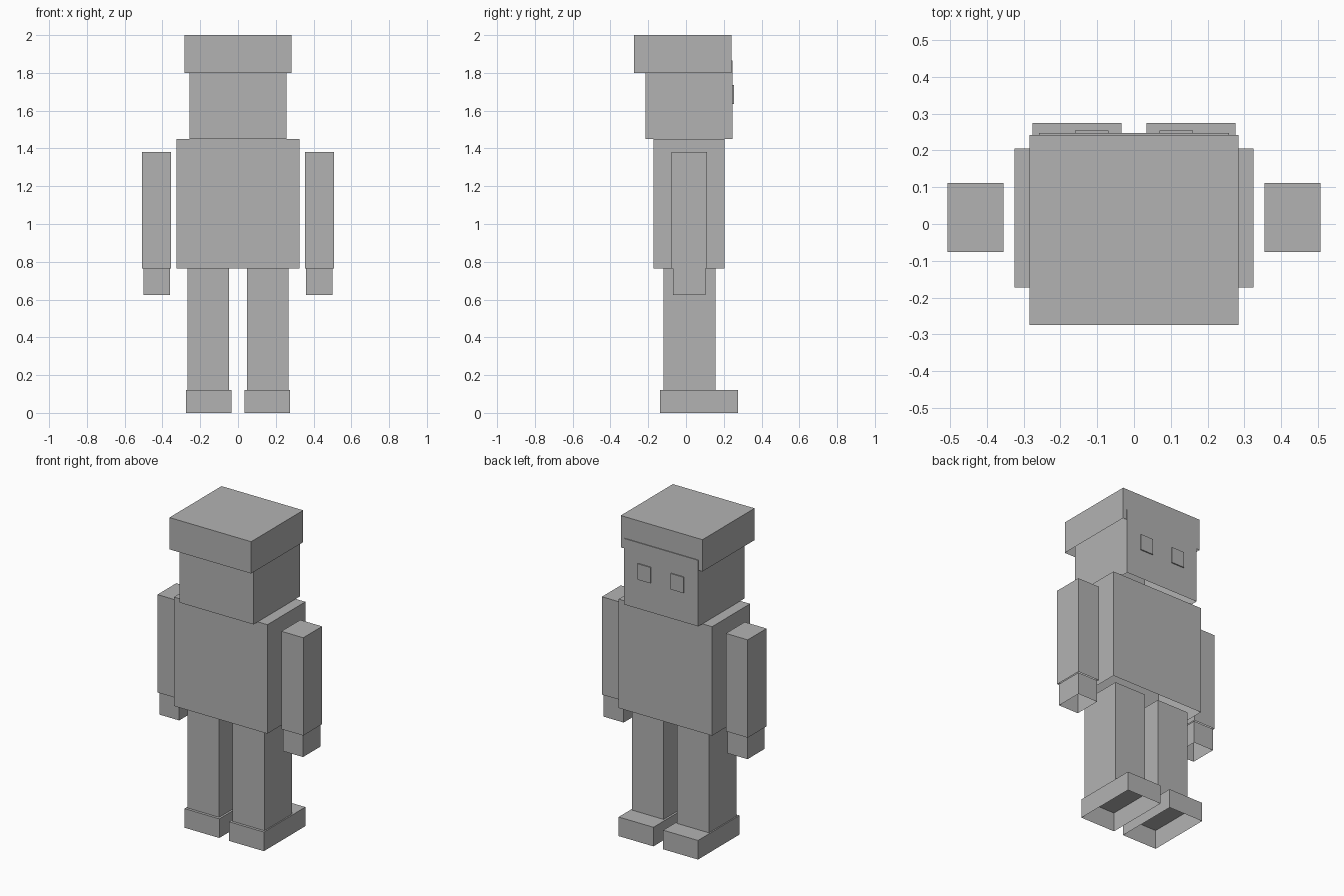
import bpy
import bmesh

if "Cube" in bpy.data.objects:
    bpy.data.objects.remove(bpy.data.objects["Cube"])

grey = bpy.data.materials.new("plain_grey")
grey.diffuse_color = (0.45, 0.45, 0.45, 1)
grey.use_nodes = True
grey.node_tree.nodes["Principled BSDF"].inputs["Base Color"].default_value = grey.diffuse_color


def box(name, x, y, z, open_bottom=True):
    """Box between (min, max) pairs, optionally a shell without its underside."""
    bm = bmesh.new()
    bmesh.ops.create_cube(bm, size=1)
    for v in bm.verts:
        v.co = [r[0] if c < 0 else r[1] for c, r in zip(v.co, (x, y, z))]
    bm.normal_update()
    if open_bottom:
        under = [f for f in bm.faces if f.normal.z < -0.5]
        bmesh.ops.delete(bm, geom=under, context='FACES_ONLY')
    mesh = bpy.data.meshes.new(name)
    bm.to_mesh(mesh)
    bm.free()
    mesh.materials.append(grey)
    obj = bpy.data.objects.new(name, mesh)
    bpy.context.collection.objects.link(obj)
    return obj


def pair(name, x, y, z, open_bottom=True):
    """The same box on both sides of the body."""
    box("right_" + name, x, y, z, open_bottom)
    box("left_" + name, (-x[1], -x[0]), y, z, open_bottom)


# Body, head and cap
box("torso", (-0.325, 0.325), (-0.172, 0.205), (0.765, 1.45))
box("head", (-0.258, 0.258), (-0.215, 0.247), (1.45, 1.865))
box("cap", (-0.284, 0.284), (-0.275, 0.242), (1.80, 2.0))

# Eyes as thin plates on the face
pair("eye", (0.07, 0.16), (0.247, 0.254), (1.635, 1.735), False)

# Arms and hands
pair("arm", (0.355, 0.507), (-0.076, 0.111), (0.765, 1.38))
pair("hand", (0.361, 0.5), (-0.068, 0.103), (0.625, 0.765))

# Legs and shoes
pair("leg", (0.047, 0.268), (-0.12, 0.155), (0.12, 0.765))
pair("shoe", (0.034, 0.276), (-0.137, 0.275), (0.0, 0.12))
